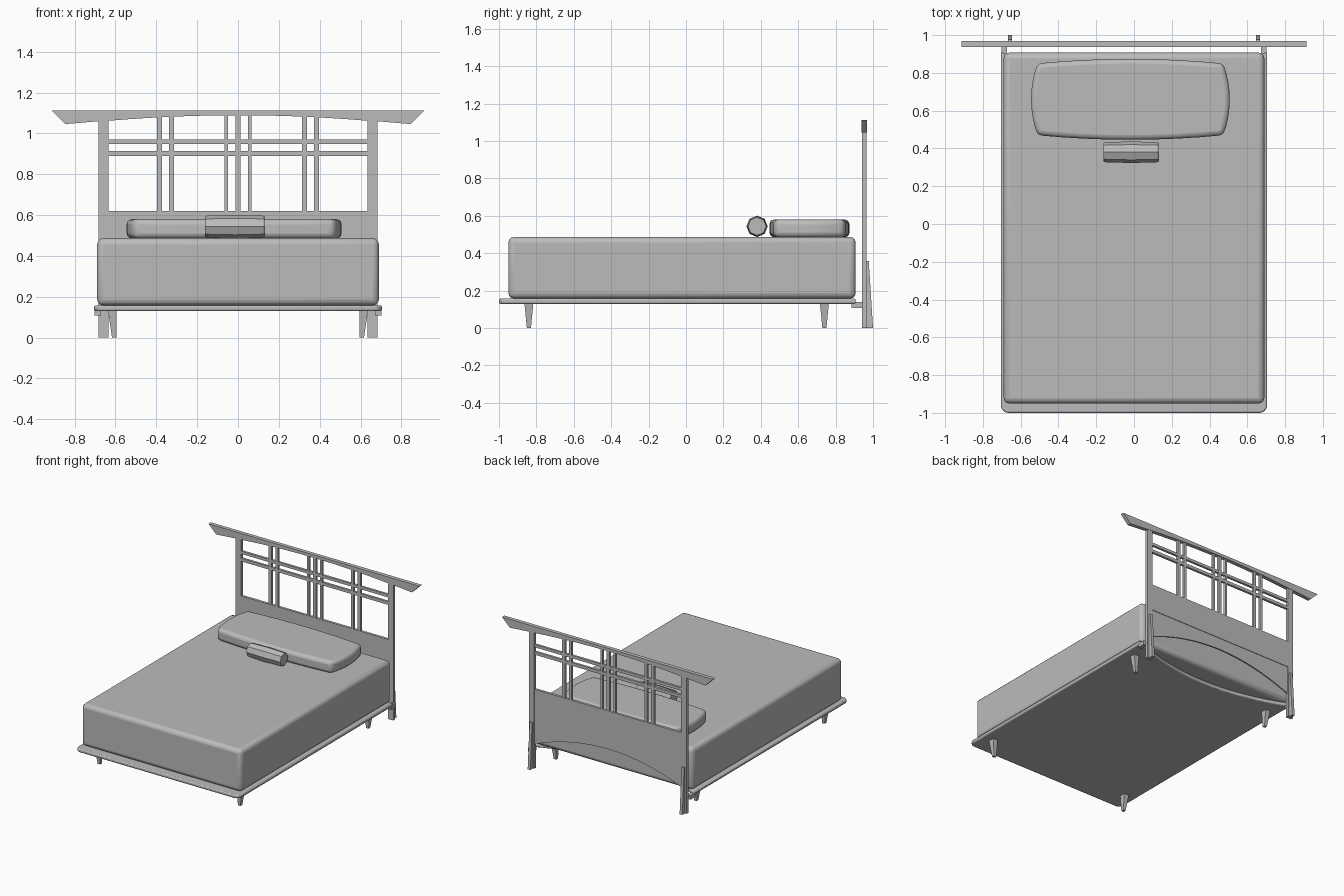
import bpy, bmesh, math

if "Cube" in bpy.data.objects:
    bpy.data.objects.remove(bpy.data.objects["Cube"])

grey = bpy.data.materials.new("plain grey")
grey.diffuse_color = (0.5, 0.5, 0.5, 1)
grey.use_nodes = True
grey.node_tree.nodes["Principled BSDF"].inputs["Base Color"].default_value = grey.diffuse_color


def finish(name, bm, bevel=0, segments=3, smooth=False):
    bmesh.ops.recalc_face_normals(bm, faces=bm.faces)
    me = bpy.data.meshes.new(name)
    bm.to_mesh(me)
    bm.free()
    me.materials.append(grey)
    ob = bpy.data.objects.new(name, me)
    bpy.context.collection.objects.link(ob)
    if bevel:
        mod = ob.modifiers.new("round", 'BEVEL')
        mod.width, mod.segments = bevel, segments
        mod.limit_method = 'ANGLE'
        mod.angle_limit = math.radians(35)
    if smooth:
        bpy.ops.object.select_all(action='DESELECT')
        ob.select_set(True)
        bpy.context.view_layer.objects.active = ob
        bpy.ops.object.shade_smooth_by_angle(angle=math.radians(40))
    return ob


def prism(name, outline, axis, lo, hi, **kw):
    """Extrude a 2D outline along an axis between lo and hi."""
    place = {'x': lambda a, b, t: (t, a, b),
             'y': lambda a, b, t: (a, t, b),
             'z': lambda a, b, t: (a, b, t)}[axis]
    bm = bmesh.new()
    ends = [[bm.verts.new(place(a, b, t)) for a, b in outline] for t in (lo, hi)]
    bm.faces.new(ends[0])
    bm.faces.new(ends[1])
    n = len(outline)
    for i in range(n):
        j = (i + 1) % n
        bm.faces.new((ends[0][i], ends[0][j], ends[1][j], ends[1][i]))
    return finish(name, bm, **kw)


def box(name, x0, x1, y0, y1, z0, z1, **kw):
    return prism(name, [(x0, y0), (x1, y0), (x1, y1), (x0, y1)], 'z', z0, z1, **kw)


def arc(x0, x1, base, rise, n=16):
    """Shallow parabola from x0 to x1 that rises in the middle."""
    return [(x0 + (x1 - x0) * i / n, base + rise * (1 - (2 * i / n - 1) ** 2))
            for i in range(n + 1)]


# Mattress
box("mattress", -0.69, 0.69, -0.95, 0.907, 0.158, 0.487, bevel=0.03, smooth=True)

# Platform: rounded front corners, hollowed back edge
corner = [(0.705 - 0.04 * (1 - math.cos(a)), -0.96 - 0.04 * math.sin(a))
          for a in (math.pi / 2 * i / 4 for i in range(5))]
front = [(-x, y) for x, y in corner] + corner[::-1]
prism("platform", front + arc(0.705, -0.705, 0.91, -0.15), 'z', 0.13, 0.158,
      bevel=0.008, segments=2, smooth=True)

# Tapered feet under the platform
for sx in (-1, 1):
    for y in (-0.84, 0.74):
        bm = bmesh.new()
        rings = [[bm.verts.new((sx * x, y + d, z)) for x, d in
                  ((0.595, -h), (0.595 + w, -h), (0.595 + w, h), (0.595, h))]
                 for z, w, h in ((0, 0.022, 0.011), (0.135, 0.042, 0.024))]
        bm.faces.new(rings[0])
        bm.faces.new(rings[1])
        for i in range(4):
            j = (i + 1) % 4
            bm.faces.new((rings[0][i], rings[0][j], rings[1][j], rings[1][i]))
        finish("foot", bm)

# Headboard posts, rear braces and connecting brackets
for s in (-1, 1):
    xs = sorted((s * 0.635, s * 0.682))
    box("post", *xs, 0.942, 0.966, 0, 1.08)
    xs = sorted((s * 0.645, s * 0.668))
    prism("rear_brace", [(0.966, 0), (1.0, 0), (0.977, 0.36), (0.966, 0.36)], 'x', *xs)
    xs = sorted((s * 0.672, s * 0.702))
    box("bracket", *xs, 0.885, 0.945, 0.108, 0.14)

# Top rail with undercut ends and arched underside
prism("top_rail", [(0.912, 1.112), (-0.912, 1.112), (-0.845, 1.046), (-0.68, 1.06)]
      + arc(-0.635, 0.635, 1.062, 0.027) + [(0.68, 1.06), (0.845, 1.046)],
      'y', 0.938, 0.968)

# Headboard panels
box("upper_panel", -0.64, 0.64, 0.944, 0.964, 0.41, 0.62)
prism("lower_panel", [(0.64, 0.41), (-0.64, 0.41)] + arc(-0.64, 0.64, 0.19, 0.13),
      'y', 0.948, 0.960)

# Lattice
for z0, z1 in ((0.948, 0.97), (0.89, 0.914)):
    box("lattice_rail", -0.64, 0.64, 0.945, 0.963, z0, z1)
for x in (-0.385, -0.326, -0.057, 0, 0.057, 0.326, 0.385):
    w = 0.008 if abs(x) == 0.057 else 0.012
    box("lattice_bar", x - w, x + w, 0.945, 0.963, 0.61, 1.095 - 0.07 * x * x)

# Pillow with bowed sides
cx, cy = -0.019, 0.66
outline = []
for i in range(8):
    t = -1 + i / 4
    outline.append((cx + 0.492 * t, cy - 0.19 - 0.024 * (1 - t * t)))
for i in range(8):
    t = -1 + i / 4
    outline.append((cx + 0.492 + 0.034 * (1 - t * t), cy + 0.19 * t))
outline += [(2 * cx - x, 2 * cy - y) for x, y in outline]
pillow = prism("pillow", outline, 'z', 0.486, 0.58, bevel=0.025, smooth=True)

# Eight-sided bolster, slightly fuller in the middle
bm = bmesh.new()
rings = []
for x, r in ((-0.162, 0.048), (-0.152, 0.053), (-0.015, 0.057), (0.122, 0.053), (0.132, 0.048)):
    rings.append([bm.verts.new((x, 0.38 + r * math.cos(a), 0.544 + r * math.sin(a)))
                  for a in (math.pi / 4 * k for k in range(8))])
bm.faces.new(rings[0])
bm.faces.new(rings[-1])
for p, q in zip(rings, rings[1:]):
    for i in range(8):
        j = (i + 1) % 8
        bm.faces.new((p[i], p[j], q[j], q[i]))
finish("bolster", bm)
